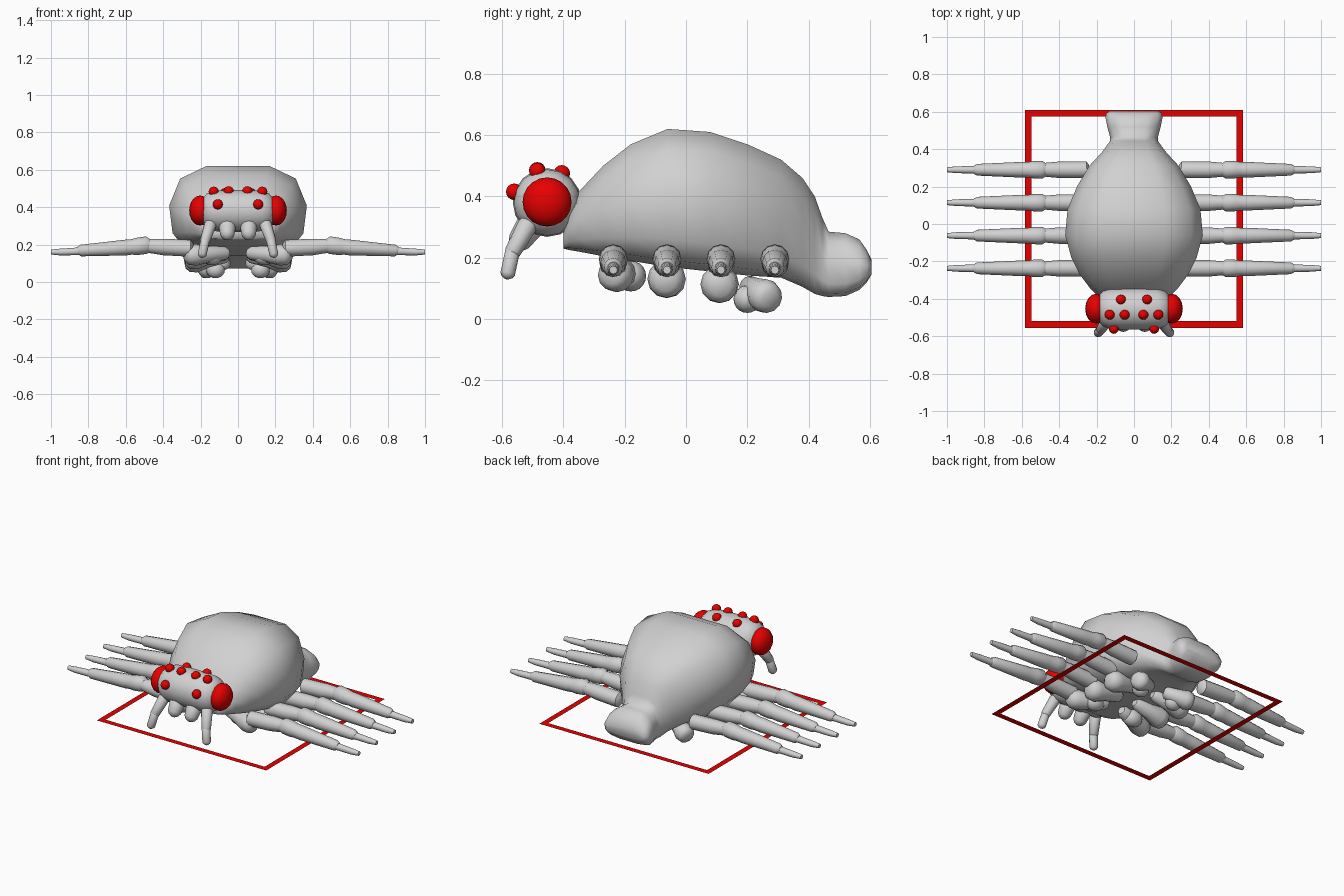
import bpy, bmesh, math
from mathutils import Vector, Matrix

if "Cube" in bpy.data.objects:
    bpy.data.objects.remove(bpy.data.objects["Cube"])


def material(name, col):
    m = bpy.data.materials.new(name)
    m.diffuse_color = (*col, 1)
    m.use_nodes = True
    m.node_tree.nodes["Principled BSDF"].inputs["Base Color"].default_value = m.diffuse_color
    return m


GREY = material("grey", (0.64, 0.64, 0.64))
RED = material("red", (0.8, 0.0, 0.0))


def finish(bm, name, mat, angle=50):
    bmesh.ops.recalc_face_normals(bm, faces=bm.faces)
    me = bpy.data.meshes.new(name)
    bm.to_mesh(me)
    bm.free()
    me.materials.append(mat)
    ob = bpy.data.objects.new(name, me)
    bpy.context.collection.objects.link(ob)
    bpy.ops.object.select_all(action='DESELECT')
    ob.select_set(True)
    bpy.context.view_layer.objects.active = ob
    bpy.ops.object.shade_smooth_by_angle(angle=math.radians(angle))
    return ob


def loft(name, rings, mat, angle=50):
    """Skin a list of equal-length closed rings and cap both ends."""
    bm = bmesh.new()
    vs = [[bm.verts.new(p) for p in r] for r in rings]
    n = len(vs[0])
    for a, b in zip(vs, vs[1:]):
        for i in range(n):
            bm.faces.new((a[i], a[(i + 1) % n], b[(i + 1) % n], b[i]))
    bm.faces.new(vs[0])
    bm.faces.new(vs[-1])
    return finish(bm, name, mat, angle)


def tube(name, pts, mat=GREY, n=12):
    """Round limb through (x, y, z, radius) points."""
    d = Vector(pts[-1][:3]) - Vector(pts[0][:3])
    q = d.to_track_quat('Z', 'Y')
    rings = [[Vector(p[:3]) + q @ Vector((p[3] * math.cos(t), p[3] * math.sin(t), 0))
              for t in [2 * math.pi * i / n for i in range(n)]] for p in pts]
    return loft(name, rings, mat)


def capsule(name, a, b, ra, rb):
    """Limb segment with rounded ends."""
    a, b = Vector(a), Vector(b)
    d = (b - a).normalized()
    pts = [(*(a - d * ra * c), ra * s) for c, s in ((.97, .25), (.7, .7), (.3, .95))]
    pts += [(*(b + d * rb * c), rb * s) for c, s in ((.3, .95), (.7, .7), (.97, .25))]
    return tube(name, pts)


def ball(name, c, r, mat, seg=16, rings=10):
    bm = bmesh.new()
    bmesh.ops.create_uvsphere(bm, u_segments=seg, v_segments=rings, radius=1,
                              matrix=Matrix.Translation(c) @ Matrix.Diagonal((*r, 1)))
    return finish(bm, name, mat, 80)


# Abdomen and spinneret: stations of (y, half width, bottom, top)
stations = [(-.40, .15, .23, .29), (-.38, .20, .225, .36), (-.35, .23, .22, .415),
            (-.27, .29, .205, .50), (-.18, .335, .19, .57), (-.06, .368, .17, .62),
            (.08, .355, .155, .61), (.20, .305, .142, .57), (.31, .24, .135, .52),
            (.38, .175, .105, .46), (.42, .145, .082, .40), (.445, .127, .075, .33),
            (.465, .128, .072, .285), (.52, .143, .075, .28), (.565, .152, .095, .26),
            (.59, .15, .12, .225), (.605, .13, .145, .195)]
half = [(.46, 1), (.84, .85), (1, .53), (.95, .2), (.8, .05), (.4, 0)]
section = half + [(-x, t) for x, t in reversed(half)]
loft("abdomen", [[(x * w, y, b + t * (top - b)) for x, t in section]
                 for y, w, b, top in stations], GREY, 80)

# Head, a rounded bar along x
head = [(.20, .045), (.185, .073), (.165, .094), (.13, .108), (.05, .112)]
prof = [(-x, r) for x, r in head] + [(x, r) for x, r in reversed(head)]
tube("head", [(x, -.453, .38, r) for x, r in prof], n=16)

# Flat square outline around the legs
bm = bmesh.new()
outer = [(-.583, -.555), (.583, -.555), (.583, .61), (-.583, .61)]
inner = [(x - math.copysign(.036, x), y - math.copysign(.036, y)) for x, y in outer]
o = [bm.verts.new((x, y, .065)) for x, y in outer]
i = [bm.verts.new((x, y, .065)) for x, y in inner]
for k in range(4):
    j = (k + 1) % 4
    bm.faces.new((o[k], o[j], i[j], i[k]))
finish(bm, "square_outline", RED)

# Leg rows: y, hip start, hip end, hip end radius
legs = [(-.237, (.05, -.17, .155), (.285, -.245, .142), .058),
        (-.062, (.05, -.055, .155), (.285, -.066, .122), .063),
        (.114, (.05, .10, .14), (.285, .113, .105), .063),
        (.290, (.05, .20, .11), (.205, .275, .064), .056)]
upper = [(.24, .18, .025), (.255, .18, .045), (.40, .187, .044), (.51, .195, .034)]
lower = [(.47, .197, .034), (.49, .197, .047), (.54, .19, .046), (.57, .187, .041),
         (.60, .184, .042), (.84, .168, .031), (.858, .167, .02)]
tip = [(.83, .165, .021), (.95, .16, .018), (1.0, .16, .013)]

for s, side in ((-1, "right"), (1, "left")):
    for k, (y, a, b, r) in enumerate(legs):
        # Three outer leg segments, then the hip that swells out under the body
        for part, segs in (("upper", upper), ("lower", lower), ("tip", tip)):
            tube(f"{side}_leg_{k + 1}_{part}", [(s * x, y, z, r2) for x, z, r2 in segs])
        a, b = Vector((s * a[0], *a[1:])), Vector((s * b[0], *b[1:]))
        hip = [(0, .022), (.08, .036), (.45, .045), (.75, r), (.92, r * .88), (1, r * .5)]
        tube(f"{side}_hip_{k + 1}", [(*a.lerp(b, t), h) for t, h in hip])
    ball(f"{side}_rear_hip_knuckle", (s * .12, .2, .065), (.05, .045, .045), GREY)
    ball(f"{side}_front_hip_knuckle", (s * .14, -.18, .14), (.06, .05, .05), GREY)
    # Jaws and feelers
    capsule(f"{side}_jaw", (s * .057, -.515, .295), (s * .057, -.538, .262), .05, .04)
    capsule(f"{side}_feeler_upper", (s * .15, -.52, .30), (s * .175, -.562, .225), .035, .028)
    capsule(f"{side}_feeler_lower", (s * .177, -.567, .215), (s * .19, -.58, .155), .026, .026)
    # Large side eye and small eyes
    ball(f"{side}_big_eye", (s * .203, -.453, .382), (.058, .08, .08), RED)
    for k, (x, y, z) in enumerate([(.07, -.405, .475), (.05, -.485, .485),
                                   (.13, -.485, .483), (.108, -.56, .415)]):
        ball(f"{side}_small_eye_{k + 1}", (s * x, y, z), (.027,) * 3, RED, 12, 8)
